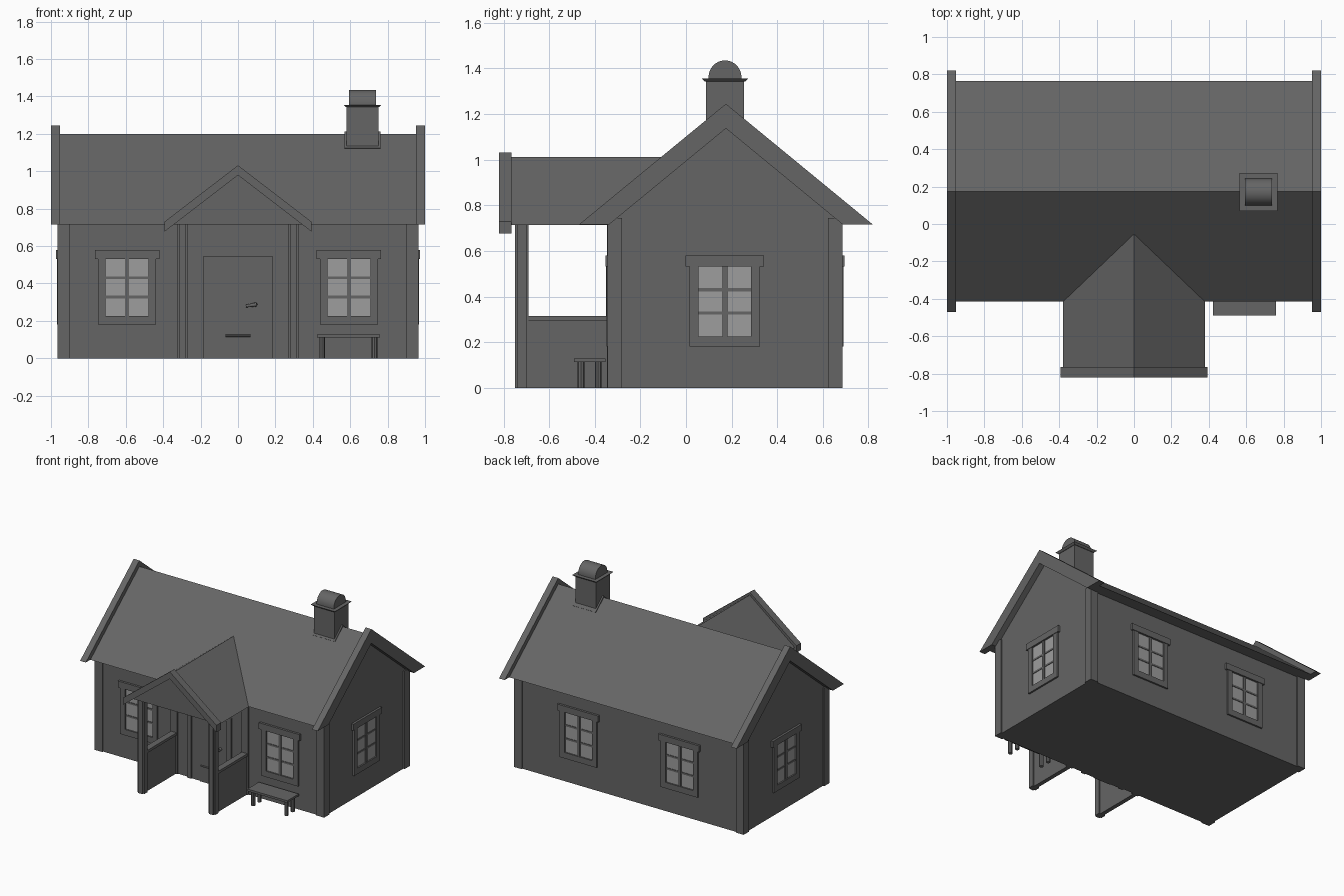
import bpy, bmesh, math
from mathutils import Matrix, Vector

if "Cube" in bpy.data.objects:
    bpy.data.objects.remove(bpy.data.objects["Cube"])


def material(name, v):
    m = bpy.data.materials.new(name)
    m.diffuse_color = (v, v, v, 1)
    m.use_nodes = True
    m.node_tree.nodes["Principled BSDF"].inputs["Base Color"].default_value = m.diffuse_color
    return m


DARK = material("dark_grey", 0.13)
GLASS = material("glass_grey", 0.34)


def finish(name, bm, mat=DARK, M=Matrix()):
    bmesh.ops.recalc_face_normals(bm, faces=bm.faces)
    bm.transform(M)
    me = bpy.data.meshes.new(name)
    bm.to_mesh(me)
    bm.free()
    me.materials.append(mat)
    ob = bpy.data.objects.new(name, me)
    bpy.context.collection.objects.link(ob)
    return ob


def boxes(name, spans, mat=DARK, M=Matrix()):
    """One object from boxes given as (x0, x1, y0, y1, z0, z1)."""
    bm = bmesh.new()
    for x0, x1, y0, y1, z0, z1 in spans:
        T = Matrix.Translation(((x0 + x1) / 2, (y0 + y1) / 2, (z0 + z1) / 2))
        S = Matrix.Diagonal((x1 - x0, y1 - y0, z1 - z0, 1))
        bmesh.ops.create_cube(bm, size=1, matrix=T @ S)
    return finish(name, bm, mat, M)


def prism(name, pts, axis, a, b):
    """Extrude a (horizontal, z) profile along x or y from a to b."""
    bm = bmesh.new()
    vs = [bm.verts.new((a, h, z) if axis == 'x' else (h, a, z)) for h, z in pts]
    f = bm.faces.new(vs)
    r = bmesh.ops.extrude_face_region(bm, geom=[f])
    d = Vector((b - a, 0, 0) if axis == 'x' else (0, b - a, 0))
    bmesh.ops.translate(bm, verts=[v for v in r['geom'] if isinstance(v, bmesh.types.BMVert)], vec=d)
    return finish(name, bm)


def rod(name, p, q, r0, r1, sides=8):
    p, q = Vector(p), Vector(q)
    bm = bmesh.new()
    M = Matrix.Translation((p + q) / 2) @ (q - p).to_track_quat('Z', 'Y').to_matrix().to_4x4()
    bmesh.ops.create_cone(bm, cap_ends=True, segments=sides, radius1=r0, radius2=r1,
                          depth=(q - p).length, matrix=M)
    return finish(name, bm)


RY = 0.175                                  # ridge line
WX, WY0, WY1 = 0.955, -0.335, 0.677         # wall planes

# Walls with gables
prism("walls", [(WY0, 0), (WY1, 0), (WY1, 0.73), (RY, 1.16), (WY0, 0.73)], 'x', -WX, WX)

# Corner boards
for sx in (-1, 1):
    x0, x1 = sorted((sx * 0.9, sx * 0.966))
    boxes("corner_board_front", [(x0, x1, -0.345, -0.28, 0, 0.745)])
    boxes("corner_board_back", [(x0, x1, 0.622, 0.687, 0, 0.745)])

# Main roof and its gable boards
prism("main_roof", [(RY - 0.59, 0.715), (RY + 0.59, 0.715), (RY, 1.2)], 'x', -0.953, 0.953)
chevron = [(RY - 0.645, 0.715), (RY, 1.245), (RY + 0.645, 0.715),
           (RY + 0.513, 0.715), (RY, 1.137), (RY - 0.513, 0.715)]
for sx in (-1, 1):
    prism("gable_board", chevron, 'x', sx * 0.952, sx * 1.0)

# Porch roof and its front board
prism("porch_roof", [(-0.38, 0.714), (0.38, 0.714), (0, 1.012)], 'y', -0.768, 0.0)
prism("porch_gable_board", [(-0.393, 0.73), (0, 1.032), (0.393, 0.73),
                            (0.393, 0.677), (0, 0.979), (-0.393, 0.677)], 'y', -0.82, -0.765)

# Porch posts, wall posts and low side walls
for s in (-1, 1):
    M = Matrix.Scale(s, 4, (1, 0, 0))
    for nm, spans in (("porch_post", [(0.27, 0.326, -0.74, -0.7, 0, 0.72),
                                      (0.28, 0.316, -0.75, -0.69, 0, 0.72)]),
                      ("wall_post", [(0.27, 0.326, -0.347, -0.33, 0, 0.72)]),
                      ("porch_side_wall", [(0.282, 0.314, -0.695, -0.335, 0, 0.295),
                                           (0.274, 0.322, -0.695, -0.335, 0.295, 0.315)])):
        ob = boxes(nm, [(min(s * a, s * b), max(s * a, s * b), *r) for a, b, *r in spans])


# Windows: trim, bars and panes facing local -y
def window(x, y, turn):
    M = Matrix.Translation((x, y, 0)) @ Matrix.Rotation(turn, 4, 'Z')
    boxes("window_trim", [(-0.155, -0.115, -0.013, 0.01, 0.18, 0.54),
                          (0.115, 0.155, -0.013, 0.01, 0.18, 0.54),
                          (-0.115, 0.115, -0.013, 0.01, 0.18, 0.225),
                          (-0.172, 0.172, -0.017, 0.01, 0.532, 0.58)], DARK, M)
    boxes("window_bars", [(-0.011, 0.011, -0.009, 0.005, 0.225, 0.532)] +
          [(-0.115, 0.115, -0.006, 0.005, z - 0.007, z + 0.007) for z in (0.328, 0.43)], DARK, M)
    boxes("window_glass", [(-0.115, 0.115, -0.002, 0.005, 0.225, 0.532)], GLASS, M)


for s in (-1, 1):
    window(s * 0.593, WY0, 0)
    window(s * 0.425, WY1, math.pi)
    window(s * WX, 0.17, s * math.pi / 2)

# Door with frame, pet flap and lever handle
boxes("door_frame", [(-0.186, -0.149, -0.35, -0.33, 0, 0.545), (0.149, 0.186, -0.35, -0.33, 0, 0.545),
                     (-0.149, 0.149, -0.35, -0.33, 0.515, 0.545)])
boxes("door", [(-0.149, 0.149, -0.342, -0.33, 0, 0.515)])
boxes("pet_flap", [(-0.075, 0.075, -0.348, -0.34, 0, 0.12)])
rod("pet_flap_hinge", (-0.066, -0.349, 0.12), (0.066, -0.349, 0.12), 0.006, 0.006)
rod("handle_stem", (0.092, -0.34, 0.287), (0.092, -0.372, 0.287), 0.012, 0.009, 12)
rod("handle_lever", (0.1, -0.37, 0.288), (0.042, -0.37, 0.279), 0.011, 0.007, 12)

# Bench
boxes("bench_seat", [(0.422, 0.758, -0.49, -0.352, 0.112, 0.128)])
for x in (0.45, 0.73):
    for y in (-0.46, -0.385):
        rod("bench_leg", (x, y, 0), (x, y, 0.115), 0.015, 0.015)

# Chimney: flashing saddle, stack, flared cap and half-round hood
CX, CY = 0.665, 0.171
prism("chimney_flashing", [(RY - 0.1, 1.125), (RY, 1.212), (RY + 0.1, 1.125), (RY, 1.05)],
      'x', CX - 0.096, CX + 0.096)
boxes("chimney_stack", [(CX - 0.085, CX + 0.085, CY - 0.084, CY + 0.084, 1.08, 1.347)])
bm = bmesh.new()
bmesh.ops.create_cone(bm, cap_ends=True, segments=4, radius1=0.088 * 2 ** .5, radius2=0.102 * 2 ** .5,
                      depth=0.013, matrix=Matrix.Translation((CX, CY, 1.349)) @ Matrix.Rotation(math.pi / 4, 4, 'Z'))
finish("chimney_cap", bm)
arc = [(CY + 0.072 * math.cos(a), 1.363 + 0.072 * math.sin(a))
       for a in (math.pi * i / 16 for i in range(17))]
hood = prism("chimney_hood", [(CY + 0.072, 1.353)] + arc + [(CY - 0.072, 1.353)], 'x', CX - 0.072, CX + 0.072)
bpy.context.view_layer.objects.active = hood
hood.select_set(True)
bpy.ops.object.shade_smooth_by_angle()
